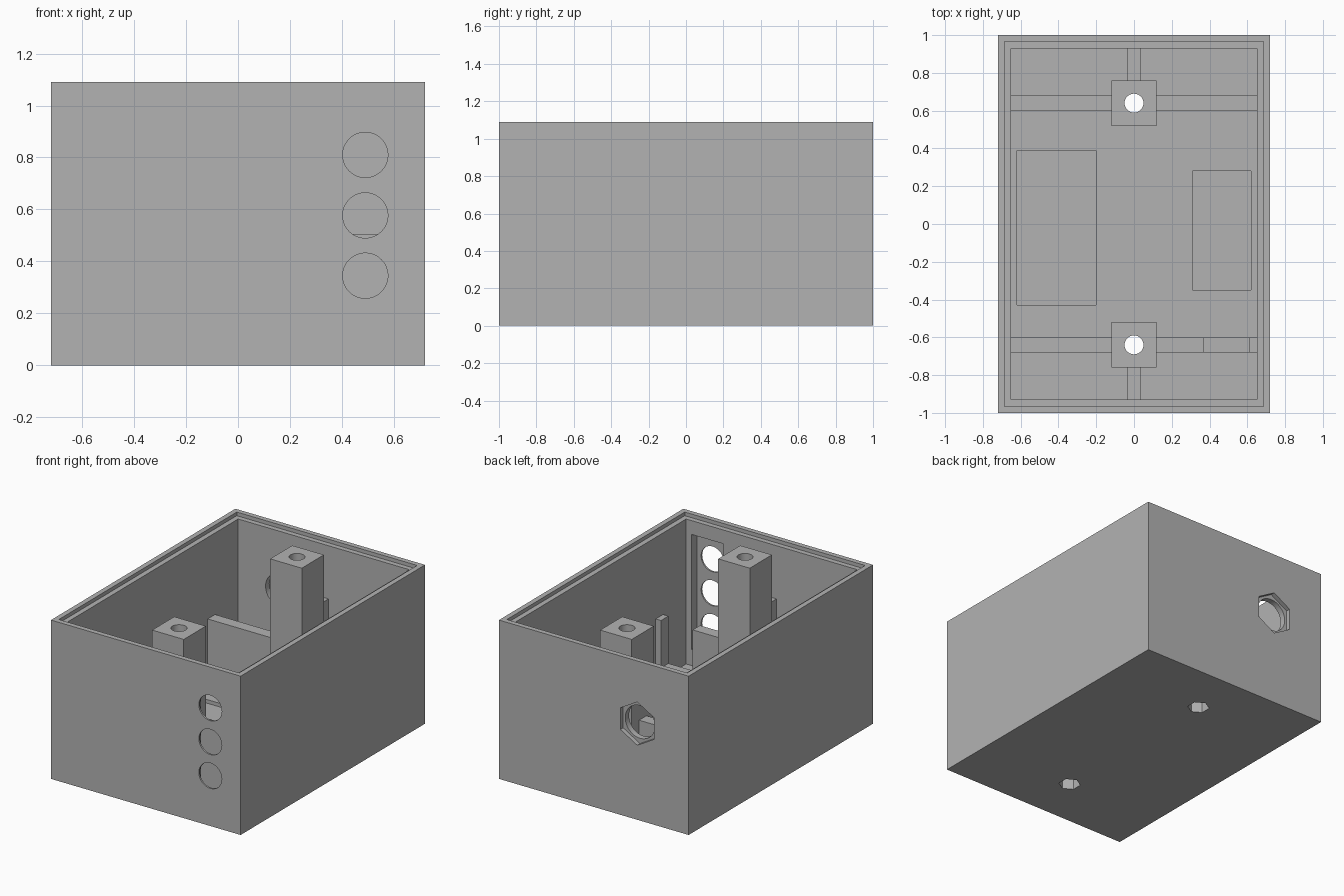
import bpy
import math

if "Cube" in bpy.data.objects:
    bpy.data.objects.remove(bpy.data.objects["Cube"], do_unlink=True)

# One plain grey plastic
grey = bpy.data.materials.new("grey_plastic")
grey.use_nodes = True
grey.diffuse_color = (0.45, 0.45, 0.45, 1)
grey.node_tree.nodes["Principled BSDF"].inputs["Base Color"].default_value = (0.45, 0.45, 0.45, 1)

HX, HY, TOP = 0.72, 1.0, 1.09      # outer half sizes and height
IX, IY, FLOOR = 0.65, 0.93, 0.07   # cavity half sizes and floor level
POST_Y, POST_HALF = 0.64, 0.12
RIB_Y0, RIB_Y1, RIB_TOP = 0.6, 0.68, 0.505
SLOT_X0, SLOT_X1, SLOT_Z0, SLOT_Z1 = 0.37, 0.61, 0.18, 0.97


def box(name, x0, x1, y0, y1, z0, z1):
    bpy.ops.mesh.primitive_cube_add(
        size=1, location=((x0 + x1) / 2, (y0 + y1) / 2, (z0 + z1) / 2))
    ob = bpy.context.object
    ob.name = name
    ob.scale = (x1 - x0, y1 - y0, z1 - z0)
    bpy.ops.object.transform_apply(location=False, rotation=False, scale=True)
    ob.data.materials.append(grey)
    return ob


def prism(name, sides, radius, depth, location, rotation=(0, 0, 0)):
    bpy.ops.mesh.primitive_cylinder_add(
        vertices=sides, radius=radius, depth=depth, location=location, rotation=rotation)
    ob = bpy.context.object
    ob.name = name
    ob.data.materials.append(grey)
    return ob


def cut(target, cutters):
    """Subtract the cutters from the target, one after another."""
    for c in cutters:
        c.hide_render = True
        mod = target.modifiers.new("cut", "BOOLEAN")
        mod.operation = "DIFFERENCE"
        mod.solver = "EXACT"
        mod.object = c
        bpy.context.view_layer.objects.active = target
        bpy.ops.object.modifier_apply(modifier=mod.name)


def smooth(ob):
    bpy.ops.object.select_all(action="DESELECT")
    ob.select_set(True)
    bpy.context.view_layer.objects.active = ob
    bpy.ops.object.shade_smooth_by_angle(angle=math.radians(30))


# Case: open box with a stepped rim
case = box("case", -HX, HX, -HY, HY, 0, TOP)
cutters = [
    box("cavity_cutter", -IX, IX, -IY, IY, FLOOR, TOP + 0.2),
    box("rim_cutter", -0.685, 0.685, -0.965, 0.965, TOP - 0.025, TOP + 0.1),
    # Shallow trays in the floor
    box("large_tray_cutter", -0.62, -0.2, -0.43, 0.39, FLOOR - 0.025, FLOOR + 0.1),
    box("small_tray_cutter", 0.31, 0.62, -0.35, 0.28, FLOOR - 0.025, FLOOR + 0.1),
    # Thinned panel behind the front holes
    box("panel_cutter", SLOT_X0, SLOT_X1, -0.988, -0.8, SLOT_Z0, SLOT_Z1),
]
upright = (math.radians(90), 0, 0)
for z in (0.345, 0.577, 0.81):
    cutters.append(prism("front_hole_cutter", 48, 0.087, 0.3, (0.49, -HY, z), upright))

# Back socket: hexagonal recess with a round opening
cutters.append(prism("back_hole_cutter", 48, 0.112, 0.3, (-0.33, HY, 0.66), upright))
cutters.append(prism("back_hex_cutter", 6, 0.148, 0.06, (-0.33, HY, 0.66), upright))

# Screw holes with hexagonal nut pockets underneath
screw_cutters = {}
for side in (-1, 1):
    y = side * POST_Y
    screw_cutters[side] = [
        prism("screw_cutter", 32, 0.05, 3, (0, y, 0.5)),
        prism("nut_cutter", 6, 0.07, 0.28, (0, y, 0)),
    ]
    cutters += screw_cutters[side]
cut(case, cutters)
smooth(case)

# Screw posts and their bracing ribs, front and back
for side, word in ((-1, "front"), (1, "back")):
    y = side * POST_Y
    post = box(word + "_post", -POST_HALF, POST_HALF, y - POST_HALF, y + POST_HALF, FLOOR, TOP)
    cut(post, screw_cutters[side])
    smooth(post)

    y0, y1 = sorted((side * (POST_Y + POST_HALF), side * IY))
    box(word + "_wall_rib", -0.035, 0.035, y0, y1, FLOOR, 0.70)

    y0, y1 = sorted((side * RIB_Y0, side * RIB_Y1))
    box(word + "_right_rib", -IX, -POST_HALF, y0, y1, FLOOR, RIB_TOP)
    left_rib = box(word + "_left_rib", POST_HALF, IX, y0, y1, FLOOR, RIB_TOP)
    if side < 0:
        # Clearance notch in line with the front holes
        notch = box("notch_cutter", SLOT_X0, SLOT_X1, y0 - 0.05, y1 + 0.05, SLOT_Z0, SLOT_Z1)
        cut(left_rib, [notch])
        cutters.append(notch)

# Remove the used cutters
for c in cutters:
    bpy.data.objects.remove(c, do_unlink=True)
